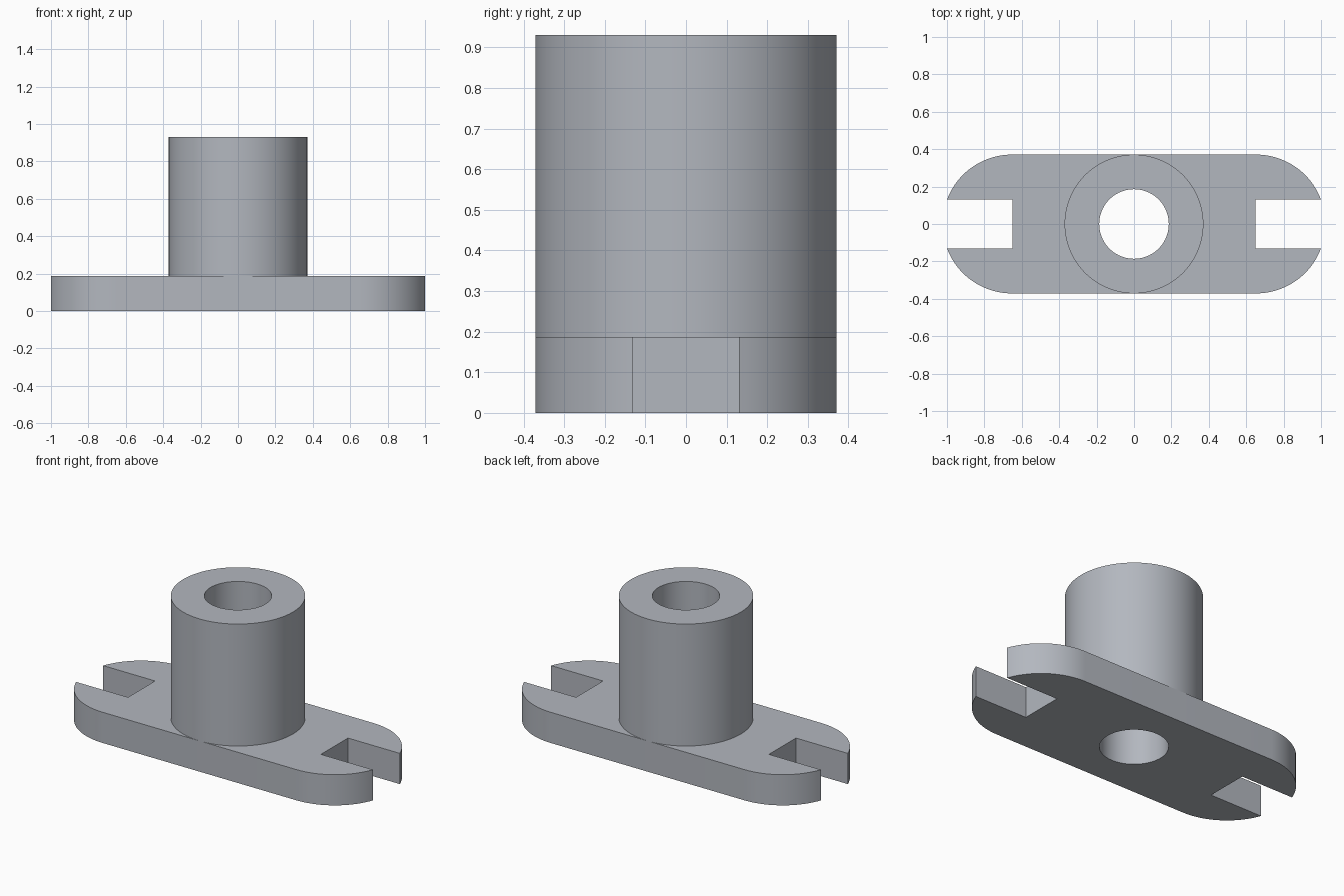
import bpy, bmesh
from math import sin, cos, pi, asin

if "Cube" in bpy.data.objects:
    bpy.data.objects.remove(bpy.data.objects["Cube"])

R, BORE = 0.371, 0.186          # boss / end radius, bore radius
END, SLOT_X, SLOT_W = 0.6525, 0.65, 0.13
THICK, HEIGHT, SEG = 0.187, 0.93, 48


def arc(cx, r, a0, a1, n):
    return [(cx + r * cos(a0 + (a1 - a0) * i / n), r * sin(a0 + (a1 - a0) * i / n))
            for i in range(n + 1)]


bm = bmesh.new()


def ring(points, z):
    return [bm.verts.new((x, y, z)) for x, y in points]


def bridge(a, b):
    for i in range(len(a) - 1):
        bm.faces.new((a[i], a[i + 1], b[i + 1], b[i]))


# Right half of the flange outline: rounded end with an open slot
tip = asin(SLOT_W / R)
outline = ([(0, -R)] + arc(END, R, -pi / 2, -tip, 20)
           + [(SLOT_X, -SLOT_W), (SLOT_X, SLOT_W)]
           + arc(END, R, tip, pi / 2, 20) + [(0, R)])
boss = arc(0, R, pi / 2, -pi / 2, SEG)
bore = arc(0, BORE, pi / 2, -pi / 2, SEG)

low, high = ring(outline, 0), ring(outline, THICK)
boss_mid = [high[-1]] + ring(boss[1:-1], THICK) + [high[0]]
boss_top = ring(boss, HEIGHT)
bore_low, bore_top = ring(bore, 0), ring(bore, HEIGHT)

# Flange walls, top and underside
bridge(low, high)
bm.faces.new(high + boss_mid[1:-1])
bm.faces.new(low + bore_low)
# Boss wall, rim and through bore
bridge(boss_mid, boss_top)
bridge(boss_top, bore_top)
bridge(bore_top, bore_low)

# Mirror into the left half
bmesh.ops.mirror(bm, geom=bm.verts[:] + bm.edges[:] + bm.faces[:],
                 axis='X', merge_dist=0.0001)
bmesh.ops.remove_doubles(bm, verts=bm.verts[:], dist=0.0001)
bmesh.ops.recalc_face_normals(bm, faces=bm.faces[:])

mesh = bpy.data.meshes.new("slotted_flange_bushing")
bm.to_mesh(mesh)
bm.free()
obj = bpy.data.objects.new("slotted_flange_bushing", mesh)
bpy.context.collection.objects.link(obj)

# Blue-grey steel
steel = bpy.data.materials.new("steel")
steel.diffuse_color = (0.45, 0.475, 0.52, 1)
steel.use_nodes = True
steel.node_tree.nodes["Principled BSDF"].inputs["Base Color"].default_value = steel.diffuse_color
mesh.materials.append(steel)

bpy.context.view_layer.objects.active = obj
obj.select_set(True)
bpy.ops.object.shade_smooth_by_angle()
